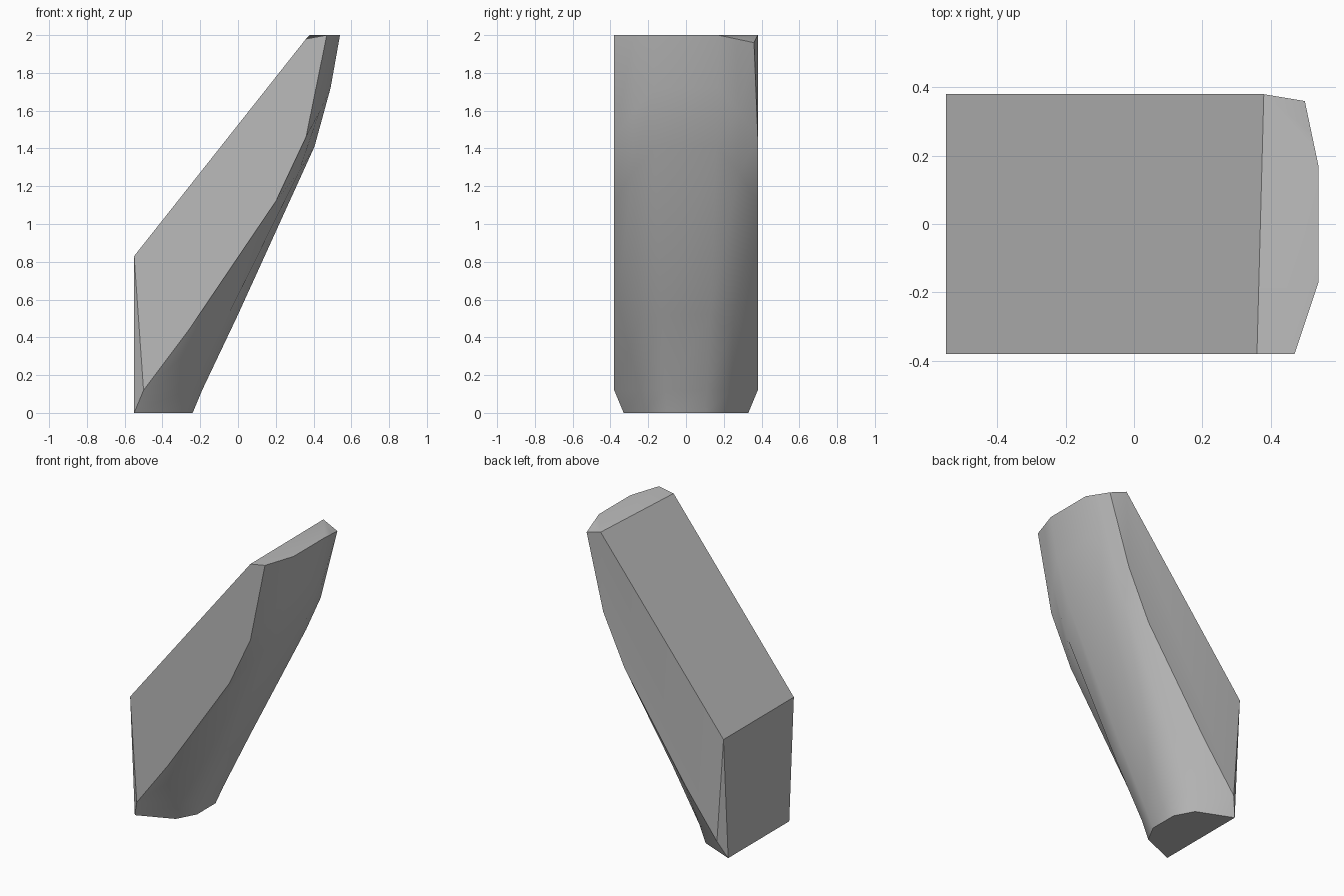
import bpy, bmesh, math

cube = bpy.data.objects.get("Cube")
if cube:
    bpy.data.objects.remove(cube, do_unlink=True)

# Columns of the curved side as (x, y, z), from bottom to top
CORNER = [(-.55, .33, 0), (-.5, .38, .12), (-.26, .38, .44),
          (.2, .38, 1.12), (.36, .38, 1.46), (.47, .38, 2)]
SHOULDER = [(-.31, .23, 0), (-.27, .24, .12), (-.07, .25, .48),
            (.32, .28, 1.27), (.43, .28, 1.59), (.505, .275, 2)]
MIDDLE = [(-.24, .1, 0), (-.19, .11, .12), (0, .13, .52),
          (.405, .16, 1.41), (.49, .17, 1.72), (.54, .17, 2)]

bm = bmesh.new()


def column(points, side):
    return [bm.verts.new((x, y * side, z)) for x, y, z in points]


front = [column(c, -1) for c in (CORNER, SHOULDER, MIDDLE)]
back = [column(c, 1) for c in (MIDDLE, SHOULDER, CORNER)]
columns = front + back

# The rear top corner is cut slightly lower
back[2][-1].co = (.5, .36, 1.96)
back[1][-1].co = (.52, .265, 1.98)

# Curved side
for a, b in zip(columns, columns[1:]):
    for i in range(len(a) - 1):
        bm.faces.new((a[i], b[i], b[i + 1], a[i + 1]))

# Flat back, sloping top and side walls
low_f, low_b = [bm.verts.new((-.55, y, .83)) for y in (-.38, .38)]
top_f = bm.verts.new((.36, -.38, 1.98))
top_b = bm.verts.new((.38, .38, 2))
bm.faces.new((low_f, low_b, columns[-1][0], columns[0][0]))
bm.faces.new((low_f, top_f, top_b, low_b))
for col, low, top in ((columns[0], low_f, top_f), (columns[-1], low_b, top_b)):
    bm.faces.new((low, col[0], col[1]))
    bm.faces.new([low] + col[1:-1] + [top])
    bm.faces.new((top, col[-2], col[-1]))

# Bottom and top ends
bm.faces.new([c[0] for c in columns])
bm.faces.new([top_f] + [c[-1] for c in columns[:4]] + [top_b])
bm.faces.new([top_b] + [c[-1] for c in columns[3:]])
bmesh.ops.recalc_face_normals(bm, faces=bm.faces)

mesh = bpy.data.meshes.new("slanted_block")
bm.to_mesh(mesh)
bm.free()
block = bpy.data.objects.new("slanted_block", mesh)
bpy.context.collection.objects.link(block)

# Single grey material
grey = bpy.data.materials.new("plain_grey")
grey.use_nodes = True
colour = (.5, .5, .5, 1)
grey.diffuse_color = colour
grey.node_tree.nodes["Principled BSDF"].inputs["Base Color"].default_value = colour
mesh.materials.append(grey)

bpy.ops.object.select_all(action='DESELECT')
block.select_set(True)
bpy.context.view_layer.objects.active = block
bpy.ops.object.shade_smooth_by_angle(angle=math.radians(38))
